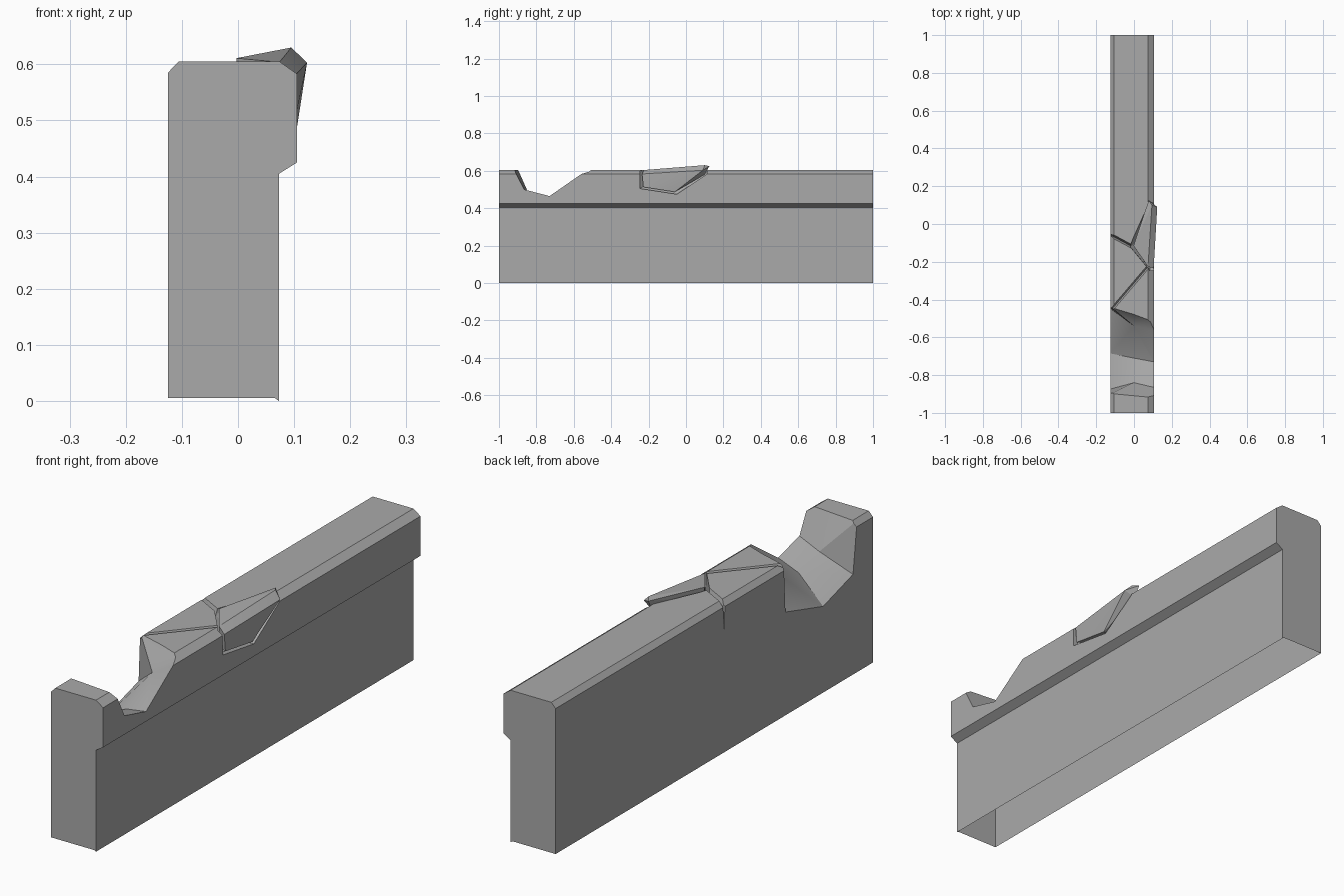
import bpy, bmesh, math
from mathutils import Vector

if "Cube" in bpy.data.objects:
    bpy.data.objects.remove(bpy.data.objects["Cube"])

stone = bpy.data.materials.new("grey_stone")
stone.use_nodes = True
GREY = (0.4, 0.4, 0.4, 1)
stone.diffuse_color = GREY
stone.node_tree.nodes["Principled BSDF"].inputs["Base Color"].default_value = GREY


def make_object(name, bm):
    bmesh.ops.recalc_face_normals(bm, faces=bm.faces)
    mesh = bpy.data.meshes.new(name)
    bm.to_mesh(mesh)
    bm.free()
    mesh.materials.append(stone)
    obj = bpy.data.objects.new(name, mesh)
    bpy.context.collection.objects.link(obj)
    return obj


def loft(name, rings, triangulate=False):
    """Closed solid through rings with equal point counts."""
    bm = bmesh.new()
    loops = [[bm.verts.new(p) for p in ring] for ring in rings]
    for a, b in zip(loops, loops[1:]):
        for i in range(len(a)):
            j = (i + 1) % len(a)
            bm.faces.new((a[i], a[j], b[j], b[i]))
    bm.faces.new(loops[0])
    bm.faces.new(loops[-1])
    if triangulate:
        bmesh.ops.triangulate(bm, faces=bm.faces)
    return make_object(name, bm)


def hull(name, points):
    bm = bmesh.new()
    for p in points:
        bm.verts.new(p)
    result = bmesh.ops.convex_hull(bm, input=bm.verts)
    bmesh.ops.delete(bm, geom=list(set(result["geom_interior"])), context="VERTS")
    return make_object(name, bm)


def carve(target, cutter):
    """Cut the cutter out of the target, then discard it."""
    mod = target.modifiers.new("cut", "BOOLEAN")
    mod.operation, mod.solver, mod.object = "DIFFERENCE", "EXACT", cutter
    bpy.context.view_layer.objects.active = target
    bpy.ops.object.modifier_apply(modifier=mod.name)
    bpy.data.objects.remove(cutter)


def crack(start, end, width, bottom):
    """V-shaped groove cutter along the top."""
    a, b = Vector((*start, 0)), Vector((*end, 0))
    side = (b - a).normalized().cross(Vector((0, 0, 1))) * width
    up, low = Vector((0, 0, 0.64)), Vector((0, 0, bottom))
    return loft("crack_cutter", [[p - side + up, p + side + up, p + low] for p in (a, b)])


# Wall with a chamfered, overhanging cap along one side
profile = [(-0.125, 0.005), (-0.125, 0.585), (-0.106, 0.605), (0.074, 0.605),
           (0.105, 0.583), (0.105, 0.425), (0.073, 0.405), (0.073, 0), (0.066, 0.005)]
wall = loft("broken_wall", [[(x, y, z) for x, z in profile] for y in (-1, 1)])

# Broken notch, deeper on the flat side
sections = {
    -0.126: [(-0.9, 0.61), (-0.874, 0.404), (-0.685, 0.348), (-0.447, 0.416), (-0.437, 0.61)],
    0.0: [(-0.912, 0.61), (-0.84, 0.475), (-0.71, 0.44), (-0.54, 0.52), (-0.475, 0.61)],
    0.106: [(-0.922, 0.61), (-0.865, 0.5), (-0.73, 0.465), (-0.56, 0.583), (-0.515, 0.61)],
}
rings = [[(x, s[0][0], 0.7)] + [(x, y, z) for y, z in s] + [(x, s[-1][0], 0.7)]
         for x, s in sections.items()]
carve(wall, loft("notch_cutter", rings, True))

# Pocket around the loose block
pocket_side = [(-0.25, 0.7), (-0.245, 0.505), (-0.05, 0.475), (0.11, 0.58), (0.13, 0.7)]
pocket = [(0.2, y, z) for y, z in pocket_side] + [(0.085, y, z) for y, z in pocket_side]
pocket += [(-0.02, -0.12, z) for z in (0.585, 0.7)] + [(0.07, 0.145, 0.7)]
carve(wall, hull("pocket_cutter", pocket))

# Cracks across the top and down the flat side
carve(wall, crack((0.08, -0.22), (-0.12, -0.455), 0.022, 0.585))
carve(wall, crack((-0.14, -0.05), (-0.01, -0.12), 0.022, 0.58))
carve(wall, hull("side_crack_cutter", [(-0.13, -0.052, 0.62), (-0.13, -0.07, 0.62),
                                       (-0.1, -0.06, 0.62), (-0.13, -0.062, 0.45)]))

# Open underside
bm = bmesh.new()
bm.from_mesh(wall.data)
under = [f for f in bm.faces if f.calc_center_median().z < 0.02 and abs(f.normal.z) > 0.3]
bmesh.ops.delete(bm, geom=under, context="FACES")
bm.to_mesh(wall.data)
bm.free()

# Loose block tilted out of the cap
block = hull("loose_block", [
    (0.074, -0.225, 0.604), (-0.003, -0.115, 0.611), (0.078, 0.125, 0.625),
    (0.095, 0.1, 0.63), (0.123, 0.09, 0.603), (0.104, -0.235, 0.583),
    (0.104, -0.228, 0.513), (0.105, -0.06, 0.487), (0.07, -0.22, 0.52),
    (0.07, -0.06, 0.49), (0.0, -0.11, 0.575), (0.08, 0.1, 0.58)])

for obj, angle in ((wall, 28), (block, 10)):
    bpy.ops.object.select_all(action="DESELECT")
    obj.select_set(True)
    bpy.context.view_layer.objects.active = obj
    bpy.ops.object.shade_smooth_by_angle(angle=math.radians(angle))
